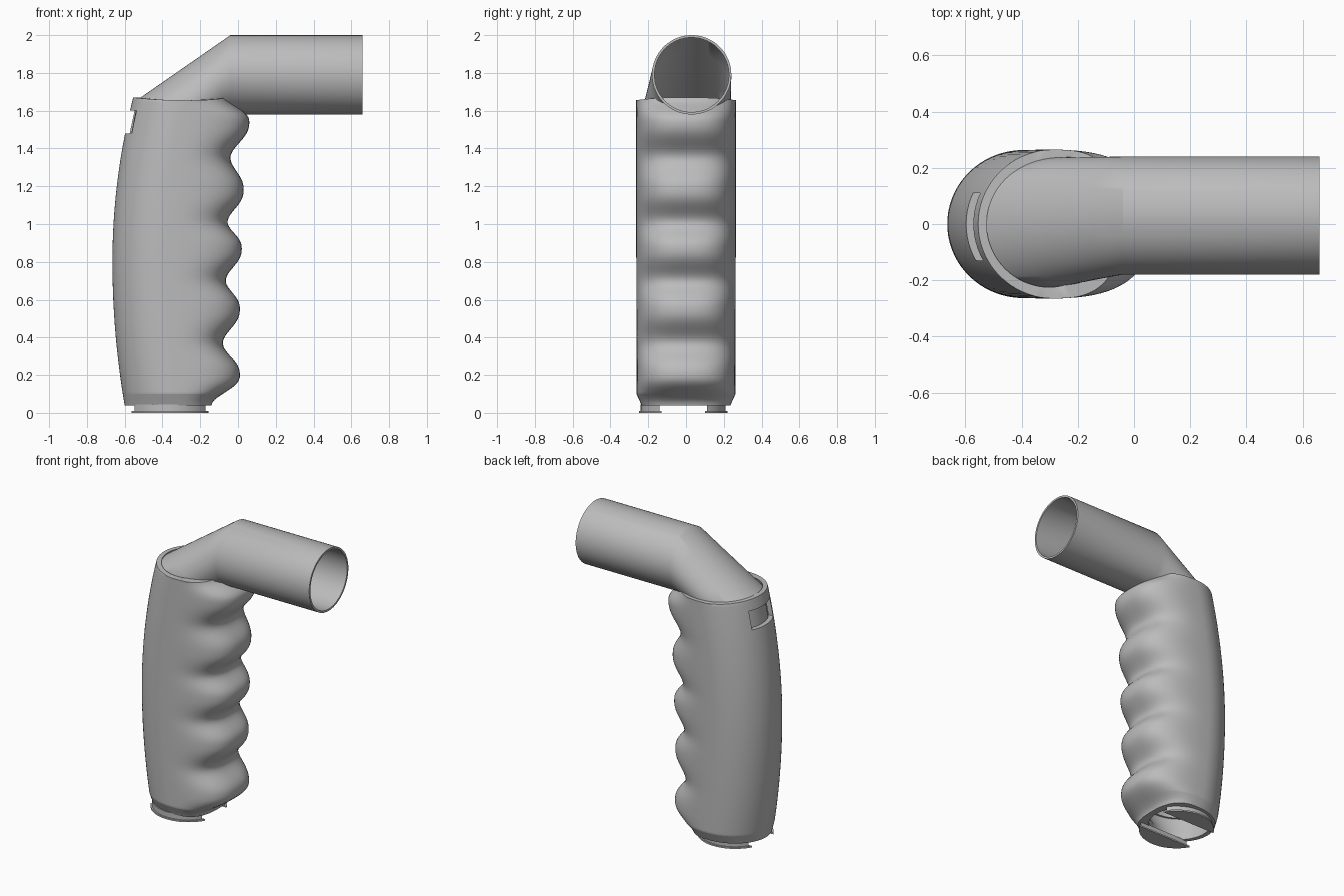
import bpy, bmesh
from math import sin, cos, pi, copysign, sqrt, asin, radians
from mathutils import Vector

cube = bpy.data.objects.get("Cube")
if cube:
    bpy.data.objects.remove(cube, do_unlink=True)

SEGS = 72
grey = bpy.data.materials.new("plain_grey")
grey.use_nodes = True
grey.diffuse_color = (0.5, 0.5, 0.5, 1)
grey.node_tree.nodes["Principled BSDF"].inputs["Base Color"].default_value = (0.5, 0.5, 0.5, 1)


def make_object(name, bm):
    mesh = bpy.data.meshes.new(name)
    bm.to_mesh(mesh)
    bm.free()
    mesh.materials.append(grey)
    obj = bpy.data.objects.new(name, mesh)
    bpy.context.collection.objects.link(obj)
    return obj


def loft(name, rings, closed=False):
    """Skin a list of equal-length point rings."""
    bm = bmesh.new()
    rows = [[bm.verts.new(p) for p in ring] for ring in rings]
    pairs = list(zip(rows, rows[1:]))
    if closed:
        pairs.append((rows[-1], rows[0]))
    for a, b in pairs:
        for j in range(len(a)):
            k = (j + 1) % len(a)
            bm.faces.new((a[j], a[k], b[k], b[j]))
    if closed:
        bmesh.ops.recalc_face_normals(bm, faces=bm.faces)
    return make_object(name, bm)


def finish(obj):
    """Apply modifiers, then smooth while keeping hard edges."""
    bpy.ops.object.select_all(action='DESELECT')
    obj.select_set(True)
    bpy.context.view_layer.objects.active = obj
    if obj.modifiers:
        bpy.ops.object.convert(target='MESH')
    bpy.ops.object.shade_smooth_by_angle(angle=radians(32))


def sample(profile, z, ease=None):
    for (z0, v0), (z1, v1) in zip(profile, profile[1:]):
        if z <= z1:
            u = max(0, (z - z0) / (z1 - z0))
            return v0 + (v1 - v0) * (ease(u, v0, v1) if ease else u)
    return profile[-1][1]


def finger_ease(u, v0, v1):
    # round crests, tighter valleys
    if v0 > v1:
        return 0.5 - 0.5 * cos(pi * u ** 1.2)
    return 0.5 + 0.5 * cos(pi * (1 - u) ** 1.2)


# Grip silhouettes: finger crests in front, half width at the sides
FRONT = [(0.04, -0.14), (0.2, 0.01), (0.37, -0.08), (0.55, 0.01), (0.7, -0.065), (0.87, 0.02),
         (1.01, -0.055), (1.18, 0.03), (1.35, -0.04), (1.54, 0.06), (1.67, -0.05)]
WIDTH = [(0.04, 0.235), (0.1, 0.262), (1.67, 0.265)]
TOP, BOTTOM = 1.67, 0.04


def back(z):
    rise = (z - 0.8) / 0.87
    return -0.665 + (0.11 if z > 0.8 else 0.085) * abs(rise) ** 2


def bore(z):
    return 0.195 if z < 0.15 else 0.225


def dip(z, t):
    # the upper rim sinks slightly at the sides
    return z - 0.015 * sin(t) ** 2 if z >= TOP else z


def outer_ring(z):
    cx = back(z) + 0.27
    reach = sample(FRONT, z, finger_ease) - cx
    w = sample(WIDTH, z)
    ring = []
    for j in range(SEGS):
        t = 2 * pi * j / SEGS
        c, s = cos(t), sin(t)
        e = 2 / 2.7 if c > 0 else 1
        x = cx + (reach if c > 0 else 0.27) * copysign(abs(c) ** e, c)
        ring.append((x, w * copysign(abs(s) ** e, s), dip(z, t)))
    return ring


def bore_ring(z, gap=0.0):
    r = bore(z) - gap
    cx = back(z) + 0.03 + bore(z)
    return [(cx + r * cos(2 * pi * j / SEGS), r * sin(2 * pi * j / SEGS), dip(z, 2 * pi * j / SEGS))
            for j in range(SEGS)]


# Grip with finger grooves and a hollow core
N = 110
heights = sorted([BOTTOM + (TOP - BOTTOM) * i / N for i in range(N + 1)] + [0.1])
grip = loft("finger_grip", [outer_ring(z) for z in heights] +
            [bore_ring(z) for z in reversed(heights[::5] + [TOP] if heights[::5][-1] < TOP else heights[::5])],
            closed=True)

# Slot near the top of the back
bm = bmesh.new()
bmesh.ops.create_cube(bm, size=1)
bmesh.ops.scale(bm, vec=(0.28, 0.24, 0.12), verts=bm.verts)
bmesh.ops.translate(bm, vec=(-0.6, -0.01, 1.54), verts=bm.verts)
cutter = make_object("slot_cutter", bm)
cutter.hide_render = True
cut = grip.modifiers.new("slot", 'BOOLEAN')
cut.object = cutter
cut.operation = 'DIFFERENCE'
cut.solver = 'EXACT'
finish(grip)
bpy.data.objects.remove(cutter, do_unlink=True)

# Elbow tube: liner inside the grip, slanted shoulder, level outlet
rings = [bore_ring(0.2 + 0.14 * i, 0.003) for i in range(10)]
shoulder = []
for j in range(SEGS):
    t = 2 * pi * j / SEGS
    shoulder.append((-0.3 + 0.23 * cos(t), 0.005 + 0.232 * sin(t), 1.625 - 0.035 * cos(t)))
rings.append(shoulder)


def outlet_ring(x):
    return [(x, 0.03 + 0.21 * sin(2 * pi * j / SEGS), 1.79 - 0.21 * cos(2 * pi * j / SEGS))
            for j in range(SEGS)]


mouth = outlet_ring(-0.04)
for u in (0.25, 0.5, 0.75):
    rings.append([Vector(a).lerp(Vector(b), u) for a, b in zip(shoulder, mouth)])
rings += [mouth, outlet_ring(0.66)]
tube = loft("elbow_tube", rings)
wall = tube.modifiers.new("wall", 'SOLIDIFY')
wall.thickness = 0.013
wall.offset = -1
finish(tube)


# Two locking tabs under the grip, each a thin lip on a short web
def tab(name, side, r, chord, z0, z1):
    a = asin(chord / r)
    n = 24
    arc = [a + (pi - 2 * a) * i / n for i in range(n + 1)]
    bm = bmesh.new()
    base = bm.faces.new([bm.verts.new((-0.36 + r * cos(t), -0.015 + side * r * sin(t), z0)) for t in arc])
    ext = bmesh.ops.extrude_face_region(bm, geom=[base])
    bmesh.ops.translate(bm, vec=(0, 0, z1 - z0),
                        verts=[v for v in ext["geom"] if isinstance(v, bmesh.types.BMVert)])
    bmesh.ops.recalc_face_normals(bm, faces=bm.faces)
    finish(make_object(name, bm))


for label, side in (("left", 1), ("right", -1)):
    tab(label + "_tab_lip", side, 0.235, 0.115, 0, 0.01)
    tab(label + "_tab_web", side, 0.225, 0.125, 0.01, 0.045)
